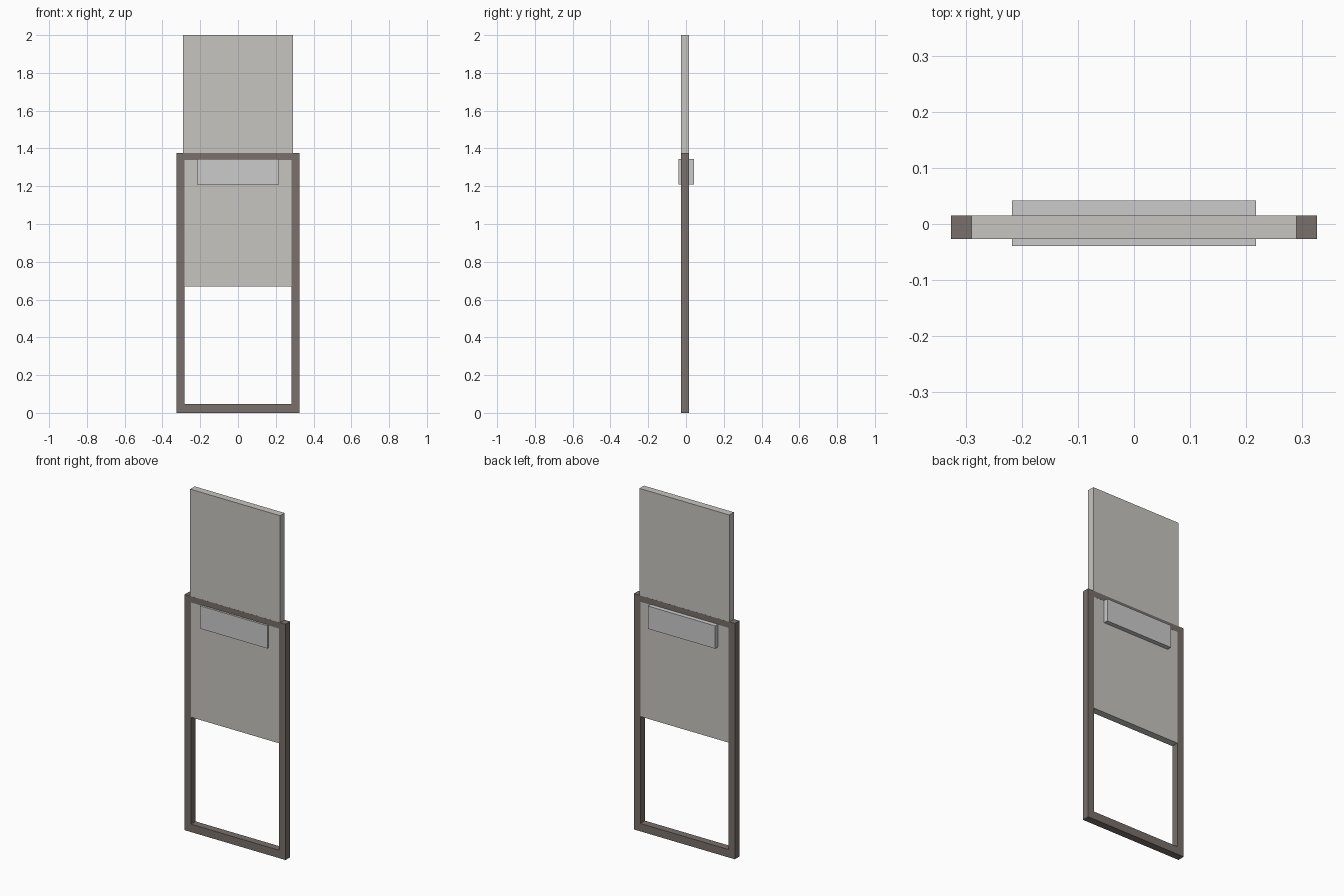
import bpy, bmesh

if "Cube" in bpy.data.objects:
    bpy.data.objects.remove(bpy.data.objects["Cube"])

Y_FRONT, Y_BACK = -0.027, 0.0155


def finish(bm, name, color):
    """Turn a bmesh into a named object with a flat colour."""
    bmesh.ops.recalc_face_normals(bm, faces=bm.faces)
    mesh = bpy.data.meshes.new(name)
    bm.to_mesh(mesh)
    bm.free()
    mat = bpy.data.materials.new(name + "_material")
    mat.diffuse_color = (*color, 1)
    mat.use_nodes = True
    mat.node_tree.nodes["Principled BSDF"].inputs["Base Color"].default_value = mat.diffuse_color
    mesh.materials.append(mat)
    obj = bpy.data.objects.new(name, mesh)
    bpy.context.collection.objects.link(obj)
    return obj


def box(name, half_width, y0, y1, z0, z1, color):
    """Box centred on x = 0."""
    bm = bmesh.new()
    bmesh.ops.create_cube(bm, size=1)
    bmesh.ops.scale(bm, vec=(2 * half_width, y1 - y0, z1 - z0), verts=bm.verts)
    bmesh.ops.translate(bm, vec=(0, (y0 + y1) / 2, (z0 + z1) / 2), verts=bm.verts)
    return finish(bm, name, color)


def ring_frame(name, outer, inner, color):
    """Rectangular mitred frame; outer and inner are (half_width, z0, z1)."""
    bm = bmesh.new()
    loops = []
    for w, z0, z1 in (outer, inner):
        corners = ((-w, z0), (w, z0), (w, z1), (-w, z1))
        loops.append([bm.verts.new((x, Y_FRONT, z)) for x, z in corners])
    a, b = loops
    faces = []
    for i in range(4):
        j = (i + 1) % 4
        faces.append(bm.faces.new((a[i], a[j], b[j], b[i])))
    result = bmesh.ops.extrude_face_region(bm, geom=faces, use_keep_orig=True)
    verts = [v for v in result["geom"] if isinstance(v, bmesh.types.BMVert)]
    bmesh.ops.translate(bm, vec=(0, Y_BACK - Y_FRONT, 0), verts=verts)
    return finish(bm, name, color)


# Outer frame standing on the ground
ring_frame("frame", (0.326, 0.0, 1.376), (0.284, 0.046, 1.34), (0.19, 0.16, 0.145))

# Sliding panel, raised through the top of the frame
box("sliding_panel", 0.29, Y_FRONT + 0.0004, Y_BACK - 0.0004, 0.67, 2.0,
    (0.57, 0.56, 0.53))

# Cross block passing through the panel below the top rail
box("cross_block", 0.217, -0.039, 0.0415, 1.21, 1.343, (0.68, 0.68, 0.68))
